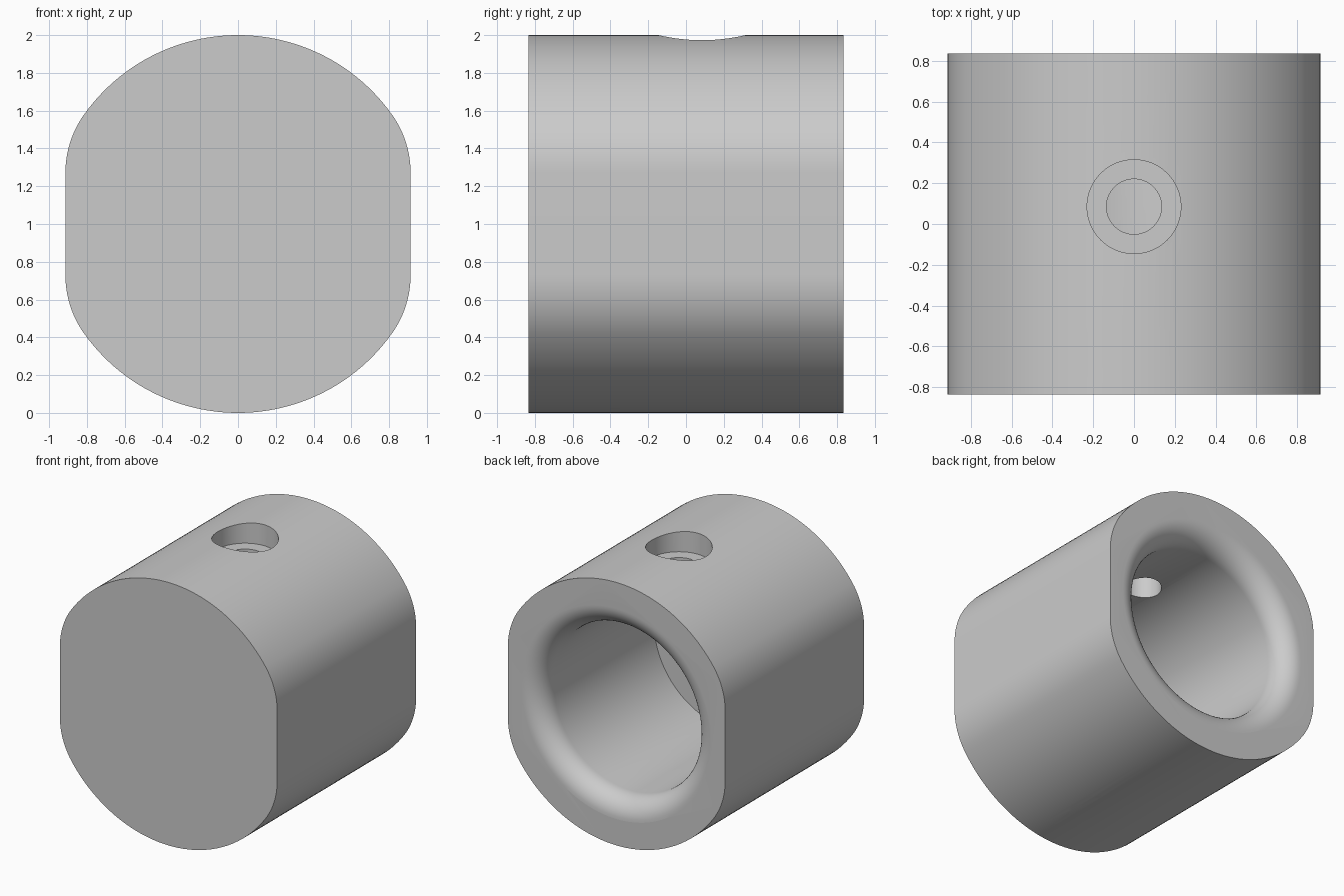
import bpy, bmesh
from math import sin, cos, pi, atan2, sqrt, radians
from mathutils import Matrix, Vector

cube = bpy.data.objects.get("Cube")
if cube:
    bpy.data.objects.remove(cube, do_unlink=True)

HALF_LEN = 0.835      # half length along y
HALF_W = 0.914        # side flats
BORE, LIP = 0.64, 0.16
FLOOR_Y = -0.53

grey = bpy.data.materials.new("plain grey")
grey.use_nodes = True
grey.diffuse_color = (0.6, 0.6, 0.6, 1)
grey.node_tree.nodes["Principled BSDF"].inputs["Base Color"].default_value = (0.6, 0.6, 0.6, 1)


def to_object(name, bm):
    bmesh.ops.recalc_face_normals(bm, faces=bm.faces)
    mesh = bpy.data.meshes.new(name)
    bm.to_mesh(mesh)
    bm.free()
    mesh.materials.append(grey)
    obj = bpy.data.objects.new(name, mesh)
    bpy.context.collection.objects.link(obj)
    return obj


def lathe(name, profile, matrix, steps):
    """Solid of revolution from (radius, height) points starting and ending on the axis."""
    bm = bmesh.new()
    verts = [bm.verts.new((r, 0, h)) for r, h in profile]
    edges = [bm.edges.new(pair) for pair in zip(verts, verts[1:])]
    bmesh.ops.spin(bm, geom=verts + edges, axis=(0, 0, 1), cent=(0, 0, 0),
                   angle=2 * pi, steps=steps, use_duplicate=False)
    bmesh.ops.remove_doubles(bm, verts=bm.verts, dist=1e-5)
    bm.transform(matrix)
    return to_object(name, bm)


def cut(target, cutter):
    cutter.hide_render = True
    mod = target.modifiers.new("cut", 'BOOLEAN')
    mod.operation, mod.solver, mod.object = 'DIFFERENCE', 'EXACT', cutter
    bpy.context.view_layer.objects.active = target
    bpy.ops.object.modifier_apply(modifier=mod.name)
    bpy.data.objects.remove(cutter, do_unlink=True)


# Body outline: unit circle blended into two side flats by tangent fillets
flat_h = 0.27
fillet = (1 - HALF_W ** 2 - flat_h ** 2) / (2 * (1 - HALF_W))
cx = HALF_W - fillet
blend = atan2(flat_h, cx)
quarter = [(cx + fillet * cos(blend * i / 12), flat_h + fillet * sin(blend * i / 12))
           for i in range(12)]
quarter += [(cos(a), sin(a)) for a in
            (blend + (pi / 2 - blend) * i / 24 for i in range(25))]
right_half = quarter + [(-x, z) for x, z in quarter[-2::-1]]
outline = right_half + [(-x, -z) for x, z in right_half]

bm = bmesh.new()
face = bm.faces.new([bm.verts.new((x, -HALF_LEN, z + 1)) for x, z in outline])
extruded = bmesh.ops.extrude_face_region(bm, geom=[face])
bmesh.ops.translate(bm, vec=(0, 2 * HALF_LEN, 0),
                    verts=[g for g in extruded["geom"] if isinstance(g, bmesh.types.BMVert)])
body = to_object("housing_body", bm)

# Blind bore from the back, with a rounded entrance lip
lip = [(BORE + LIP * (1 - cos(a)), HALF_LEN - LIP + LIP * sin(a))
       for a in (pi / 2 * i / 12 for i in range(13))]
profile = [(0, FLOOR_Y), (BORE, FLOOR_Y)] + lip
profile += [(BORE + LIP, HALF_LEN + 0.1), (0, HALF_LEN + 0.1)]
along_y = Matrix.Translation((0, 0, 1)) @ Matrix.Rotation(radians(-90), 4, 'X')
cut(body, lathe("bore_cutter", profile, along_y, 128))

# Counterbored holes through the top and bottom walls
step = [(0, 0.45), (0.135, 0.45), (0.135, 0.84), (0.23, 0.84), (0.23, 1.2), (0, 1.2)]
for name, y, turn in (("top_hole_cutter", 0.085, 0), ("bottom_hole_cutter", -0.335, pi)):
    place = Matrix.Translation((0, y, 1)) @ Matrix.Rotation(turn, 4, 'X')
    cut(body, lathe(name, step, place, 64))

# Smooth curved walls, crisp machined edges
bpy.ops.object.select_all(action='DESELECT')
body.select_set(True)
bpy.context.view_layer.objects.active = body
bpy.ops.object.shade_smooth_by_angle(angle=radians(30))
